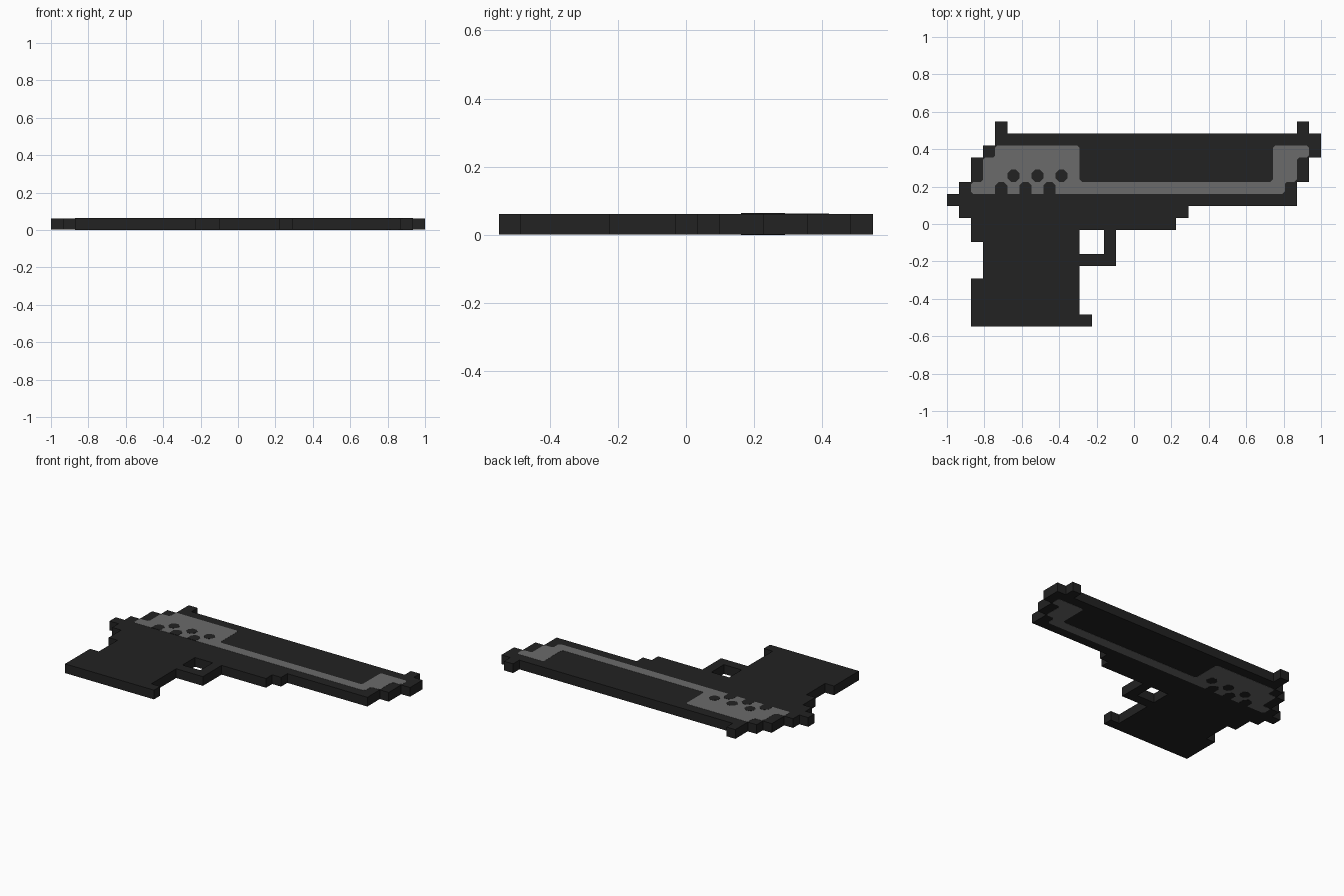
import bpy, bmesh
from mathutils import Vector

if "Cube" in bpy.data.objects:
    bpy.data.objects.remove(bpy.data.objects["Cube"])

U = 2 / 31            # one pixel of the 31 x 17 grid
COLS, ROWS = 31, 17
T = U                 # total thickness


def material(name, rgb):
    m = bpy.data.materials.new(name)
    m.diffuse_color = (*rgb, 1)
    m.use_nodes = True
    m.node_tree.nodes["Principled BSDF"].inputs["Base Color"].default_value = m.diffuse_color
    return m


DARK = material("charcoal", (0.016, 0.016, 0.016))
GREY = material("mid_grey", (0.147, 0.147, 0.147))


def cut_corners(points, c):
    """Replace every corner by a small chamfer of c pixels."""
    out = []
    for i, p in enumerate(points):
        p = Vector(p)
        for q in (points[i - 1], points[(i + 1) % len(points)]):
            out.append(p + (Vector(q) - p).normalized() * c)
    return out


def slab(name, outlines, mat, inset):
    """Extrude outlines given in (column, row) pixels, row 0 at the top."""
    bm = bmesh.new()
    for pts in outlines:
        verts = [bm.verts.new(((c - COLS / 2) * U, (ROWS / 2 - r) * U, inset))
                 for c, r in pts]
        face = bm.faces.new(verts)
        ext = bmesh.ops.extrude_face_region(bm, geom=[face], use_keep_orig=True)
        top = [v for v in ext["geom"] if isinstance(v, bmesh.types.BMVert)]
        bmesh.ops.translate(bm, verts=top, vec=(0, 0, T - 2 * inset))
    bmesh.ops.recalc_face_normals(bm, faces=bm.faces)
    mesh = bpy.data.meshes.new(name)
    bm.to_mesh(mesh)
    bm.free()
    mesh.materials.append(mat)
    obj = bpy.data.objects.new(name, mesh)
    bpy.context.collection.objects.link(obj)
    return obj


# Upper slide with both sights
slab("slide", [[(4, 0), (5, 0), (5, 1), (29, 1), (29, 0), (30, 0), (30, 1),
                (31, 1), (31, 3), (30, 3), (30, 5), (29, 5), (29, 7), (0, 7),
                (0, 6), (1, 6), (1, 5), (2, 5), (2, 3), (3, 3), (3, 2), (4, 2)]],
     DARK, 0.002)

# Stepped lower frame
slab("frame", [[(1, 7), (20, 7), (20, 8), (19, 8), (19, 9), (2, 9), (2, 8), (1, 8)]],
     DARK, 0.002)

# Grip with toe at the bottom
slab("grip", [[(2, 9), (11, 9), (11, 16), (12, 16), (12, 17), (2, 17),
               (2, 13), (3, 13), (3, 10), (2, 10)]], DARK, 0.002)

# Guard loop in front of the grip
slab("guard", [[(13, 9), (14, 9), (14, 12), (11, 12), (11, 11), (13, 11)]],
     DARK, 0.002)

# Grey inlay showing on both faces
inlay = [(4, 2), (11, 2), (11, 5), (27, 5), (27, 2), (30, 2), (30, 3), (29, 3),
         (29, 5), (28, 5), (28, 6), (2, 6), (2, 5), (3, 5), (3, 3), (4, 3)]
slab("grey_inlay", [cut_corners(inlay, 0.18)], GREY, 0.001)

# Dark dots, and round-topped notches along the inlay's lower edge
dots = [cut_corners([(c, 4), (c + 1, 4), (c + 1, 5), (c, 5)], 0.3) for c in (5, 7, 9)]
notches = [[(c, 6), (c, 5.3), (c + 0.3, 5), (c + 0.7, 5), (c + 1, 5.3), (c + 1, 6)]
           for c in (4, 6, 8)]
slab("inlay_dots", dots, DARK, 0.0)
slab("inlay_notches", notches, DARK, 0.0)
